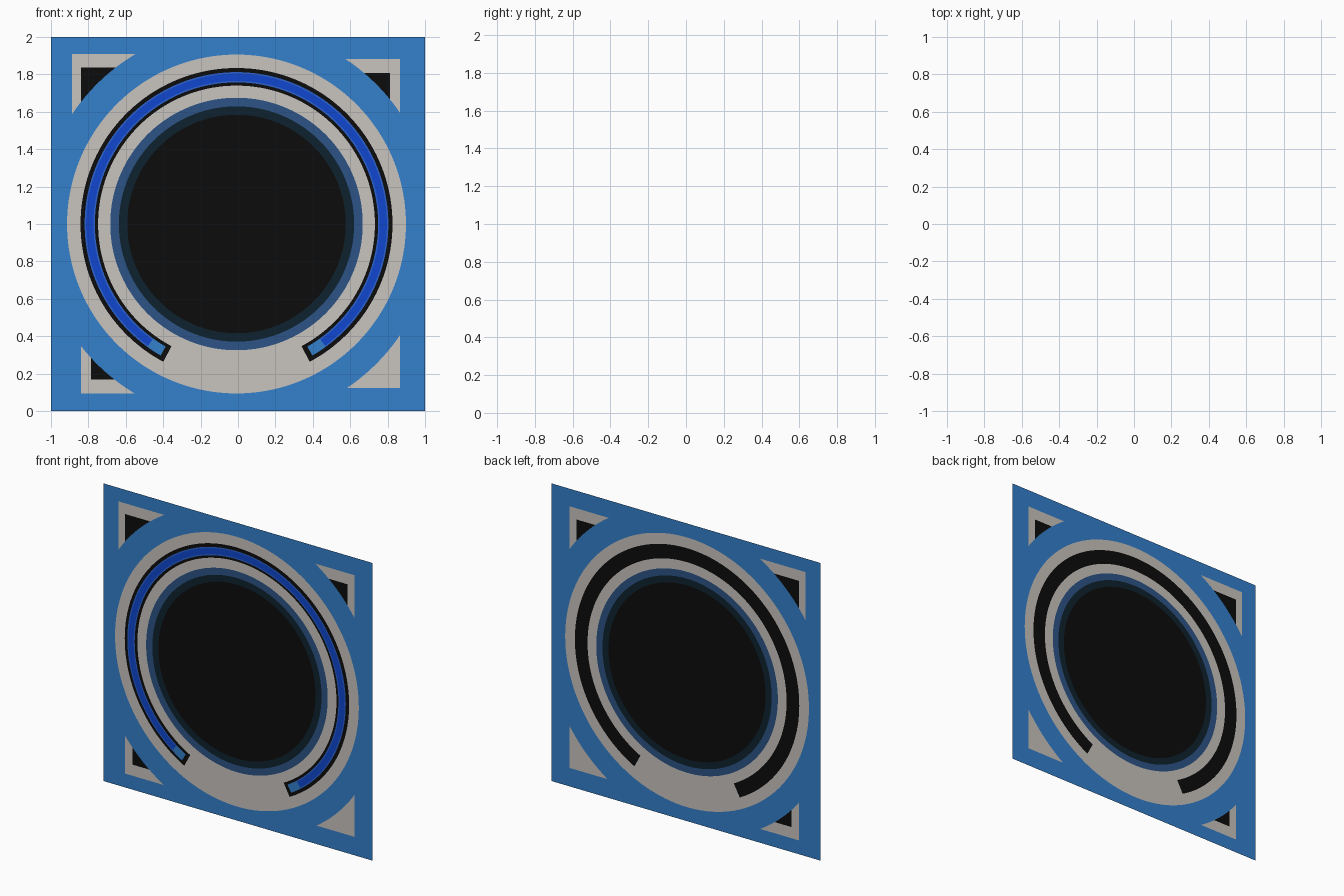
import bpy, bmesh, math
from mathutils import Vector

if "Cube" in bpy.data.objects:
    bpy.data.objects.remove(bpy.data.objects["Cube"])

CX, CZ = -0.008, 1.0      # centre of the round window
STEP = 2                  # degrees per segment


def srgb(r, g, b):
    lin = lambda c: c / 255 / 12.92 if c < 11 else ((c / 255 + 0.055) / 1.055) ** 2.4
    return (lin(r), lin(g), lin(b), 1)


COLOURS = [("panel_blue", (52, 128, 204)), ("light_grey", (200, 196, 190)),
           ("black", (12, 12, 12)), ("steel_blue", (44, 84, 134)),
           ("dark_teal", (14, 34, 46)), ("glow_blue", (16, 70, 208)),
           ("glow_edge", (44, 98, 206))]
MATS = []
for name, col in COLOURS:
    m = bpy.data.materials.new(name)
    m.diffuse_color = srgb(*col)
    m.use_nodes = True
    m.node_tree.nodes["Principled BSDF"].inputs["Base Color"].default_value = m.diffuse_color
    MATS.append(m)
BLUE, GREY, BLACK, STEEL, TEAL, GLOW, EDGE = range(7)


def point(r, deg, y=0.0):
    a = math.radians(deg)
    return (CX + r * math.cos(a), y, CZ + r * math.sin(a))


def band(bm, r0, r1, rule, start=0, end=360, y=0.0):
    """Flat ring or arc facing the front; rule(angle) gives the material."""
    for a in range(start, end, STEP):
        b = a + STEP
        pts = [point(r0, a, y), point(r1, a, y), point(r1, b, y), point(r0, b, y)]
        f = bm.faces.new([bm.verts.new(p) for p in pts])
        f.material_index = rule(a + STEP / 2)


def finish(bm, name):
    bmesh.ops.remove_doubles(bm, verts=bm.verts, dist=1e-5)
    for f in bm.faces:
        f.normal_update()
        if f.normal.y > 0:
            f.normal_flip()
    me = bpy.data.meshes.new(name)
    bm.to_mesh(me)
    bm.free()
    for m in MATS:
        me.materials.append(m)
    ob = bpy.data.objects.new(name, me)
    bpy.context.collection.objects.link(ob)


def cut(bm, faces, co, no, clear=False):
    geom = list({g for f in faces for g in (*f.verts, *f.edges, f)})
    bmesh.ops.bisect_plane(bm, geom=geom, plane_co=co, plane_no=no,
                           dist=1e-6, clear_outer=clear)


# Square panel with concentric rings
bm = bmesh.new()
disc = bm.faces.new([bm.verts.new(point(0.584, a)) for a in range(0, 360, STEP)])
disc.material_index = BLACK
slot = lambda a: GREY if 242 < a < 298 else BLACK
for r0, r1, rule in [(0.584, 0.629, lambda a: TEAL), (0.629, 0.675, lambda a: STEEL),
                     (0.675, 0.740, lambda a: GREY), (0.740, 0.834, slot),
                     (0.834, 0.906, lambda a: GREY), (0.906, 1.057, lambda a: BLUE),
                     (1.057, 1.6, lambda a: BLUE)]:
    band(bm, r0, r1, rule)
bmesh.ops.remove_doubles(bm, verts=bm.verts, dist=1e-5)
for co, no in [((1, 0, 0), (1, 0, 0)), ((-1, 0, 0), (-1, 0, 0)),
               ((0, 0, 2), (0, 0, 1)), ((0, 0, 0), (0, 0, -1))]:
    cut(bm, bm.faces[:], co, no, True)

# Corner triangles: grey outer corner, then black inner corner
CORNERS = [((-0.888, 1.909), (-0.84, 1.837)), ((0.866, 1.882), (0.813, 1.807)),
           ((-0.84, 0.093), (-0.786, 0.168)), ((0.866, 0.124), None)]
for grey, black in CORNERS:
    sx, sz = math.copysign(1, grey[0]), math.copysign(1, grey[1] - 1)

    def region():
        out = []
        for f in bm.faces:
            c = f.calc_center_median()
            far = min(math.hypot(v.co.x - CX, v.co.z - CZ) for v in f.verts) > 1.0565
            if far and (c.x - CX) * sx > 0 and (c.z - CZ) * sz > 0:
                out.append(f)
        return out

    for corner, mat in ((grey, GREY), (black, BLACK)):
        if corner is None:
            continue
        co = Vector((corner[0], 0, corner[1]))
        cut(bm, region(), co, (1, 0, 0))
        cut(bm, region(), co, (0, 0, 1))
        for f in region():
            c = f.calc_center_median()
            if c.x * sx < co.x * sx and c.z * sz < co.z * sz:
                f.material_index = mat
finish(bm, "window_panel")

# Glowing arc just in front of the black slot, with lighter ends
bm = bmesh.new()
ends = lambda mat: (lambda a: BLUE if a < -54 or a > 234 else mat)
for r0, r1, mat in [(0.757, 0.765, EDGE), (0.765, 0.804, GLOW), (0.804, 0.812, EDGE)]:
    band(bm, r0, r1, ends(mat), -60, 240, -0.004)
finish(bm, "glow_arc")
